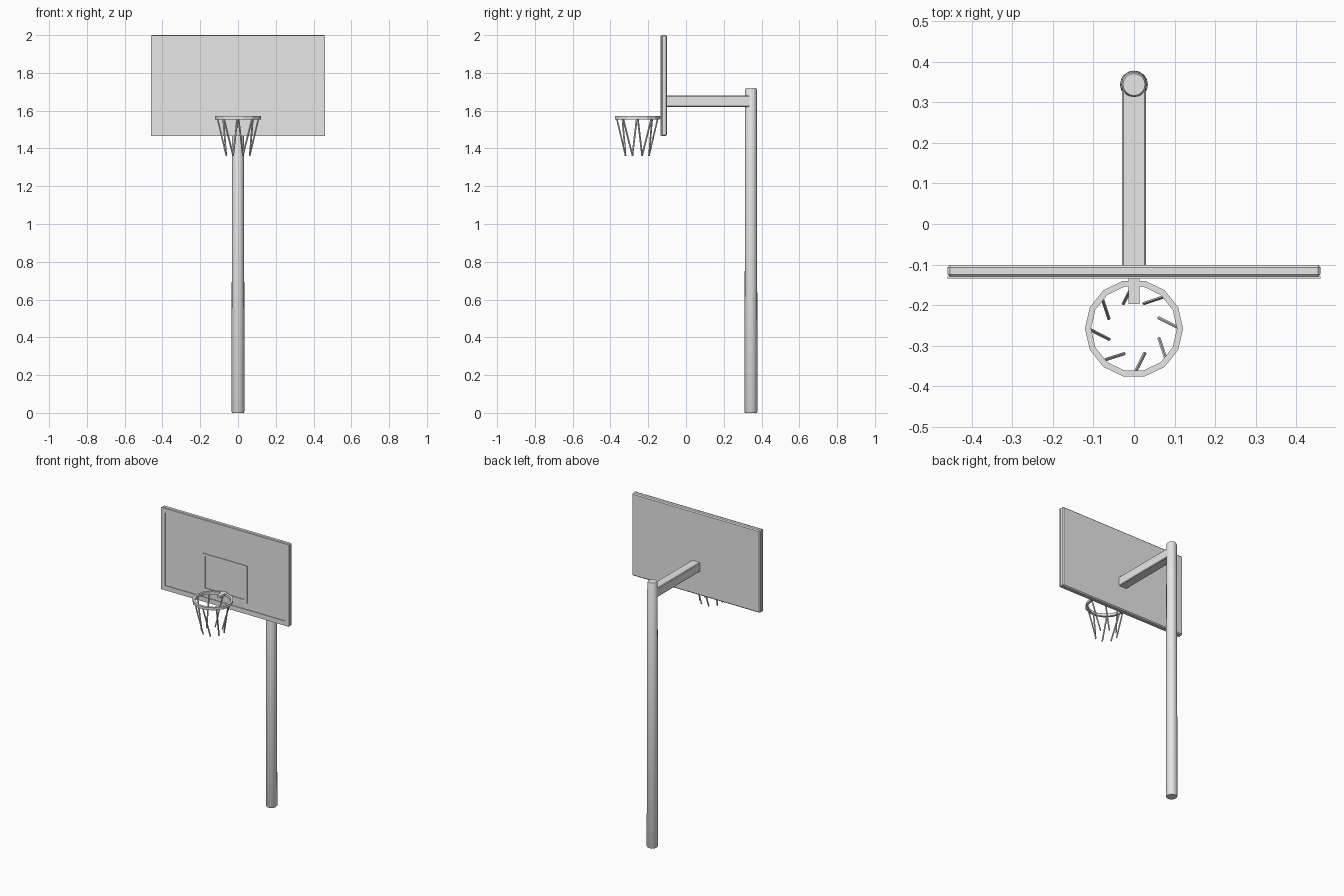
import bpy, bmesh, math
from mathutils import Vector

cube = bpy.data.objects.get("Cube")
if cube:
    bpy.data.objects.remove(cube, do_unlink=True)

grey = bpy.data.materials.new("light_grey")
grey.use_nodes = True
grey.diffuse_color = (0.8, 0.8, 0.8, 1)
grey.node_tree.nodes["Principled BSDF"].inputs["Base Color"].default_value = (0.8, 0.8, 0.8, 1)


def finish(name, bm, bevel=0, smooth=False):
    bmesh.ops.recalc_face_normals(bm, faces=bm.faces)
    mesh = bpy.data.meshes.new(name)
    bm.to_mesh(mesh)
    bm.free()
    mesh.materials.append(grey)
    obj = bpy.data.objects.new(name, mesh)
    bpy.context.collection.objects.link(obj)
    if smooth:
        mesh.shade_smooth()
        mesh.set_sharp_from_angle(angle=math.radians(35))
    if bevel:
        mod = obj.modifiers.new("Bevel", "BEVEL")
        mod.width = bevel
        mod.segments = 1
    return obj


def add_box(bm, x, y, z):
    verts = bmesh.ops.create_cube(bm, size=1)["verts"]
    for v in verts:
        for i, (lo, hi) in enumerate((x, y, z)):
            v.co[i] = lo if v.co[i] < 0 else hi


def box(name, x, y, z, bevel=0):
    bm = bmesh.new()
    add_box(bm, x, y, z)
    return finish(name, bm, bevel)


def lathe(name, profile, sides, centre, closed=False, smooth=False):
    """Revolve (radius, z) points around a vertical axis."""
    bm = bmesh.new()
    rings = []
    for r, z in profile:
        angles = [math.tau * k / sides for k in range(sides)]
        rings.append([bm.verts.new((centre[0] + r * math.cos(a),
                                    centre[1] + r * math.sin(a), z)) for a in angles])
    pairs = list(zip(rings, rings[1:]))
    if closed:
        pairs.append((rings[-1], rings[0]))
    else:
        bm.faces.new(rings[0])
        bm.faces.new(rings[-1])
    for a, b in pairs:
        for k in range(sides):
            j = (k + 1) % sides
            bm.faces.new((a[k], a[j], b[j], b[k]))
    return finish(name, bm, smooth=smooth)


def outline(name, half_w, z0, z1, t):
    """Thin rectangular border in front of the board."""
    y = (-0.134, -0.130)
    bm = bmesh.new()
    for z in ((z0, z0 + t), (z1 - t, z1)):
        add_box(bm, (-half_w, half_w), y, z)
    for x in ((-half_w, t - half_w), (half_w - t, half_w)):
        add_box(bm, x, y, (z0 + t, z1 - t))
    return finish(name, bm)


# Post, slightly tapered, with chamfered ends
lathe("post", [(0.031, 0), (0.0345, 0.006), (0.031, 1.712), (0.027, 1.72)],
      16, (0, 0.344), smooth=True)

# Support arm and backboard
box("support_arm", (-0.03, 0.03), (-0.11, 0.34), (1.62, 1.68), 0.004)
box("backboard", (-0.46, 0.46), (-0.130, -0.101), (1.465, 2.0), 0.006)
outline("board_border", 0.46, 1.467, 1.998, 0.03)
outline("target_square", 0.16, 1.54, 1.78, 0.018)

# Hoop and its bracket
hoop_centre = (0, -0.258)
lathe("hoop", [(0.121, 1.554), (0.121, 1.571), (0.106, 1.571), (0.106, 1.554)],
      14, hoop_centre, closed=True)
box("hoop_bracket", (-0.014, 0.014), (-0.197, -0.131), (1.557, 1.5715))

# Net strands, leaning inwards with a twist
bm = bmesh.new()
for k in range(8):
    a = math.radians(45 * k + 1)
    b = a + math.radians(22)
    top = Vector((0.11 * math.cos(a), hoop_centre[1] + 0.11 * math.sin(a), 1.565))
    end = Vector((0.067 * math.cos(b), hoop_centre[1] + 0.067 * math.sin(b), 1.36))
    axis = top - end
    strand = bmesh.ops.create_cone(bm, cap_ends=True, segments=6, radius1=0.0045,
                                   radius2=0.0045, depth=axis.length)["verts"]
    turn = axis.to_track_quat("Z", "Y")
    for v in strand:
        v.co = turn @ v.co + (top + end) / 2
finish("net_strands", bm)
